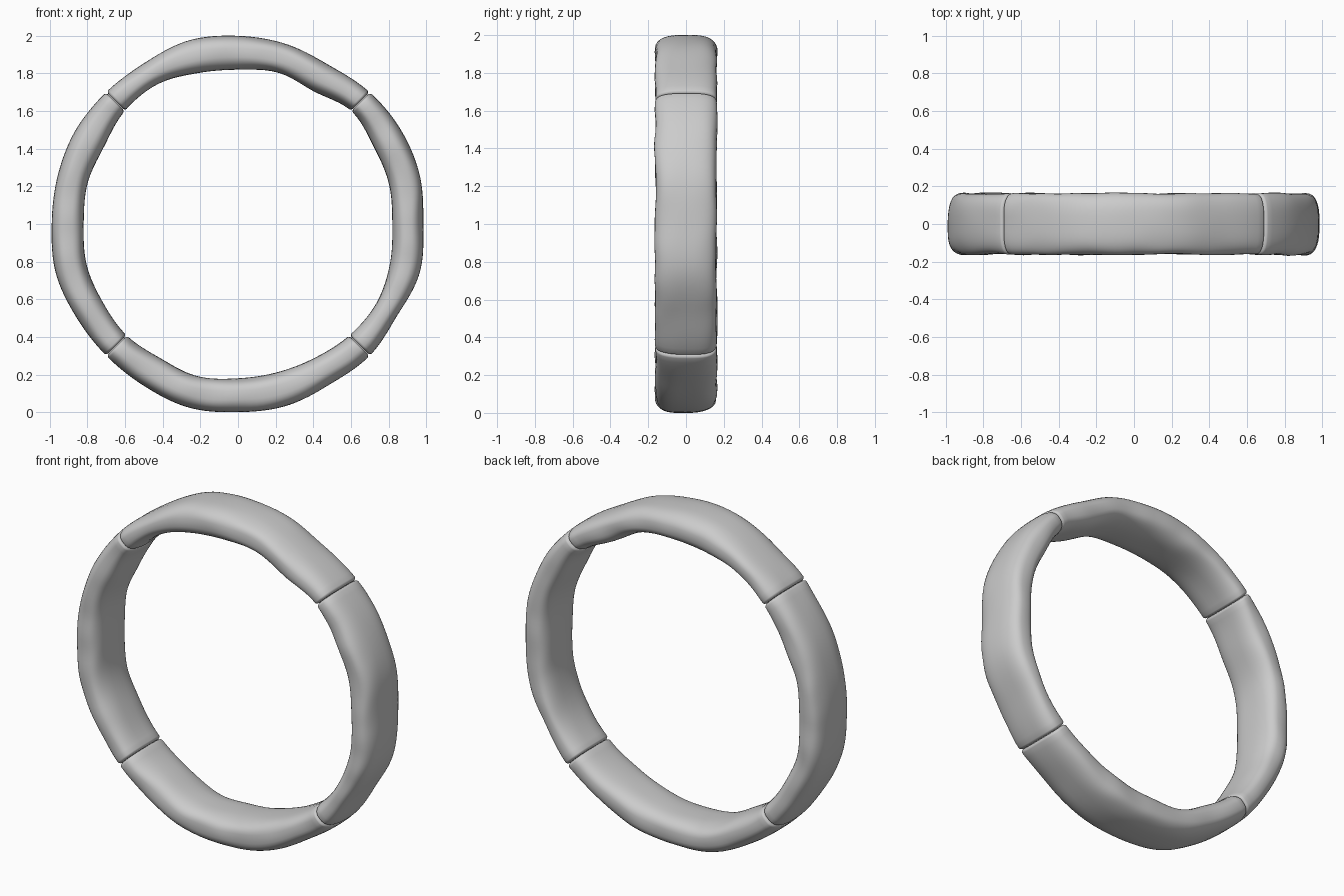
import bpy, math
from mathutils import Vector, noise

if "Cube" in bpy.data.objects:
    bpy.data.objects.remove(bpy.data.objects["Cube"])

# Outer and inner radius every 15 degrees, counter-clockwise from +x seen from the front
OUTER = [.985, 1.0, 1.0, .99, .973, .99, 1.0, 1.01, .99, .99, .997, .992,
         .99, 1.003, .992, .99, .995, 1.01, 1.0, 1.0, .982, .99, .976, 1.0]
INNER = [.82, .83, .83, .85, .812, .832, .82, .83, .857, .85, .822, .828,
         .82, .833, .83, .837, .824, .837, .82, .815, .82, .837, .847, .835]
SIDES, STEPS = 40, 44


def sample(table, deg):
    """Smooth closed interpolation of a 15-degree table."""
    f = (deg % 360) / 15
    i, t = int(f), f - int(f)
    a, b, c, d = (table[(i + k) % 24] for k in (-1, 0, 1, 2))
    return b + .5 * t * (c - a + t * (2*a - 5*b + 4*c - d + t * (3*(b - c) + d - a)))


def ring(deg, inset):
    """One rounded-rectangle cross-section with a slight hand-carved wobble."""
    ro, ri = sample(OUTER, deg), sample(INNER, deg)
    mid, hr, hy = (ro + ri) / 2, (ro - ri) / 2 - inset, .16 - inset
    a = math.radians(deg)
    pts = []
    for k in range(SIDES):
        u = 2 * math.pi * k / SIDES
        c, s = math.cos(u), math.sin(u)
        r = mid + hr * math.copysign(abs(c) ** .72, c)
        y = hy * math.copysign(abs(s) ** .72, s)
        p = Vector((r * math.cos(a), y, r * math.sin(a)))
        y += s * abs(s) * .009 * noise.noise(p * 6)+ s * .003
        r -= abs(s) * c * .012 * noise.noise(p * 5 + Vector((7, 3, 1)))
        pts.append((r * math.cos(a), y, 1 + r * math.sin(a)))
    return pts


def segment(name, centre):
    """Quarter of the ring with softly rounded ends."""
    lip = [(-44.95, .016), (-44.75, .008), (-44.4, .002)]
    stations = lip + [(-44 + 88 * i / STEPS, 0) for i in range(STEPS + 1)]
    stations += [(-d, i) for d, i in reversed(lip)]
    verts = [p for d, i in stations for p in ring(centre + d, i)]
    faces = []
    for j in range(len(stations) - 1):
        for k in range(SIDES):
            m = (k + 1) % SIDES
            faces.append((j*SIDES + k, j*SIDES + m, (j+1)*SIDES + m, (j+1)*SIDES + k))
    faces.append(tuple(reversed(range(SIDES))))
    faces.append(tuple(range(len(verts) - SIDES, len(verts))))
    me = bpy.data.meshes.new(name)
    me.from_pydata(verts, [], faces)
    # outward-facing normals
    import bmesh
    bm = bmesh.new()
    bm.from_mesh(me)
    bmesh.ops.recalc_face_normals(bm, faces=bm.faces)
    bm.to_mesh(me)
    bm.free()
    ob = bpy.data.objects.new(name, me)
    bpy.context.collection.objects.link(ob)
    bpy.ops.object.select_all(action='DESELECT')
    ob.select_set(True)
    bpy.context.view_layer.objects.active = ob
    bpy.ops.object.shade_smooth_by_angle(angle=math.radians(50))


# Four carved quarters meeting at the diagonals
for name, angle in (("right_segment", 0), ("top_segment", 90),
                    ("left_segment", 180), ("bottom_segment", 270)):
    segment(name, angle)
